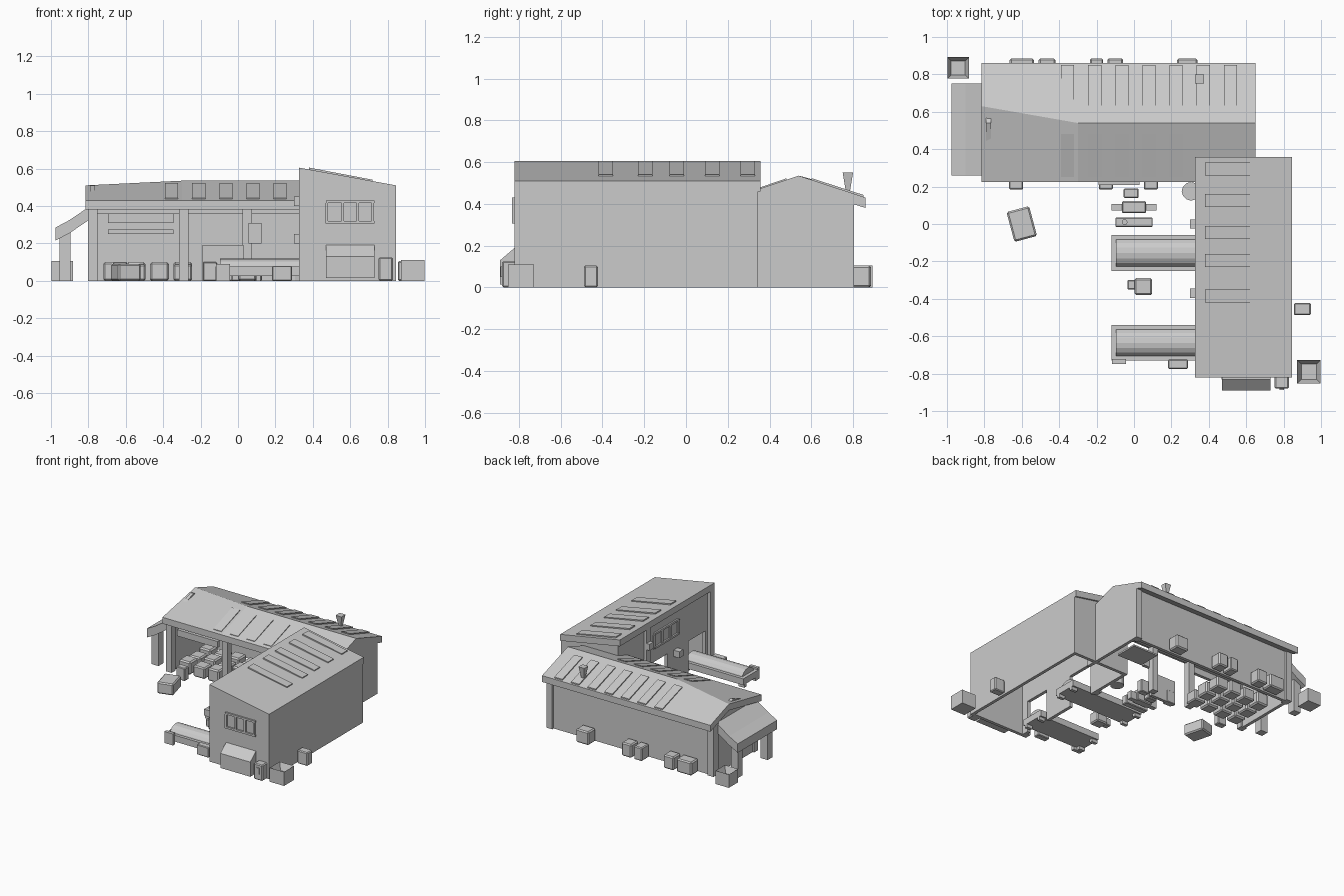
import bpy, bmesh, math

default_cube = bpy.data.objects.get("Cube")
if default_cube:
    bpy.data.objects.remove(default_cube, do_unlink=True)

GREY = (.6, .6, .6, 1)
material = bpy.data.materials.new("plain grey")
material.use_nodes = True
material.diffuse_color = GREY
material.node_tree.nodes["Principled BSDF"].inputs["Base Color"].default_value = GREY


def finish(name, mesh_builder, location=(0, 0, 0)):
    bmesh.ops.recalc_face_normals(mesh_builder, faces=mesh_builder.faces)
    mesh = bpy.data.meshes.new(name)
    mesh_builder.to_mesh(mesh)
    mesh_builder.free()
    mesh.materials.append(material)
    part = bpy.data.objects.new(name, mesh)
    part.location = location
    bpy.context.collection.objects.link(part)
    return part


def loft(name, rings):
    builder = bmesh.new()
    loops = [[builder.verts.new(point) for point in ring] for ring in rings]
    for near, far in zip(loops, loops[1:]):
        for i in range(len(near)):
            builder.faces.new((near[i - 1], near[i], far[i], far[i - 1]))
    builder.faces.new(loops[0])
    builder.faces.new(loops[-1])
    return finish(name, builder)


def along_x(name, start, stop, profile):
    return loft(name, [[(x, y, z) for y, z in profile] for x in (start, stop)])


def along_y(name, start, stop, profile):
    return loft(name, [[(x, y, z) for x, z in profile] for y in (start, stop)])


def slab(top_line, thickness):
    """Profile of a sheet whose upper edge follows the given line."""
    return top_line + [(across, z - thickness) for across, z in reversed(top_line)]


def box(name, x, y, z, width, depth, height, soft=False):
    """Block centred on x and y, with its underside at z."""
    builder = bmesh.new()
    bmesh.ops.create_cube(builder, size=1)
    bmesh.ops.scale(builder, vec=(width, depth, height), verts=builder.verts)
    part = finish(name, builder, (x, y, z + height / 2))
    if soft:
        bevel = part.modifiers.new("Bevel", "BEVEL")
        bevel.width = min(width, depth, height) / 10
        bevel.segments = 1
    return part


def planter(name, x, y, size, height):
    builder = bmesh.new()
    bmesh.ops.create_cube(builder, size=1)
    bmesh.ops.scale(builder, vec=(size, size, height), verts=builder.verts)
    top = max(builder.faces, key=lambda face: face.calc_center_median().z)
    bmesh.ops.inset_region(builder, faces=[top], thickness=size / 4)
    bmesh.ops.translate(builder, verts=top.verts, vec=(0, 0, -height / 2))
    finish(name, builder, (x, y, height / 2))


def drum(name, x, y, z, radius, height):
    builder = bmesh.new()
    bmesh.ops.create_cone(builder, cap_ends=True, segments=12,
                          radius1=radius, radius2=radius, depth=height)
    finish(name, builder, (x, y, z + height / 2))


# Shared sizes
thin = .025
post = .05
barn_west, barn_east = -.79, .65
barn_front, barn_back = .25, .8
barn_middle = (barn_west + barn_east) / 2
barn_length = barn_east - barn_west
eave, ridge, ridge_line = .43, .535, .54
overhang = .06
shed_west, shed_east = .35, .845
shed_front, shed_back = -.82, .345
shed_middle = (shed_front + shed_back) / 2
shed_length = shed_back - shed_front


# Barn roof, with a ridge that bends and drops at the west end
def barn_slope(crest_y, crest_z):
    return slab([(barn_front - thin, eave), (crest_y, crest_z),
                 (barn_back + overhang, eave)], post)


roof_sections = [(barn_west - thin, barn_slope(.63, ridge - thin)),
                 (-.3, barn_slope(ridge_line, ridge)),
                 (barn_east, barn_slope(ridge_line, ridge))]
loft("barn_roof", [[(x, y, z) for y, z in section] for x, section in roof_sections])

panel_gap, panel_width = .145, .07
for i in range(7):
    x = -.39 + i * panel_gap
    slopes = {"back_roof_panel": barn_back + post}
    if x < shed_west - panel_width:
        slopes["front_roof_panel"] = barn_front
    for name, low in slopes.items():
        high = ridge_line + (low - ridge_line) / 5
        along_x(name, x, x + panel_width,
                slab([(low, eave + thin / 2), (high, ridge - thin / 2)], thin))

# Barn walls, posts and bay fittings
gable = [(barn_front, 0), (barn_front, eave - thin), (ridge_line, ridge - thin),
         (barn_back, eave - thin), (barn_back, 0)]
along_x("barn_east_wall", barn_east - thin, barn_east, gable)
along_x("barn_west_wall", barn_west, barn_west + thin, gable)
box("barn_back_wall", barn_middle, barn_back - thin, 0, barn_length, thin, eave)
for x in (barn_west + thin / 2, barn_east - thin):
    box("back_corner_post", x, barn_back - thin, 0, post, overhang, eave - thin)
for x in (barn_west + thin / 2, -.29, post):
    box("front_post", x, barn_front + thin, 0, post, post, eave - thin)
box("front_beam", barn_middle - .15, barn_front + thin, .36, barn_length - .3, thin, post)
bay_middle, bay_width = -.52, .35
box("bay_board", bay_middle, barn_front, .31, bay_width, thin, post)
box("back_shelf", bay_middle, .73, .25, bay_width, .1, thin)
box("front_panel", -.08, .22, 0, .22, thin, .19)
box("wall_notice", .09, barn_front, .2, .07, thin, .11)
box("floor_grate", .47, .6, 0, .22, .18, thin / 2)

# Crates in the open bay
crate, crate_gap = .1, .125
for column in range(4):
    for row in range(3):
        height = crate - (column + row) % 2 * thin / 2
        box("bay_crate", -.67 + column * crate_gap, .34 + row * crate_gap, 0,
            crate, crate, height, soft=True)
for x in (-.63, -.15, .09):
    box("front_crate", x, .21, 0, .075, post, crate, soft=True)

# West lean-to
lean_profile = slab([(-.975, .285), (-.9, .325), (barn_west, .4)], .07)
along_y("lean_to_roof", .26, .75, lean_profile)
for y in (.32, .69):
    box("lean_to_post", -.925, y, 0, overhang, overhang, .27)


# Flue on the back slope
def flue_ring(radius, z):
    return [(.35 + radius * x, .775 + radius * y, z)
            for x, y in ((-1, -1), (1, -1), (1, 1), (-1, 1))]


loft("roof_flue", [flue_ring(thin / 5, eave), flue_ring(thin, .55)])

# Tall shed under a single slope
shed_high, shed_low = .605, .51
shed_slope = [(shed_west - thin, shed_high), (shed_east, shed_low)]
along_y("shed_roof", shed_front, shed_back + thin / 2, slab(shed_slope, post))
for y in (-.42, -.23, -.08, .09, .26):
    along_y("shed_roof_panel", y, y + panel_width,
            slab([(.38, shed_high), (.72, shed_low + .03)], thin))
shed_end = [(shed_west, 0), (shed_east, 0),
            (shed_east, shed_low - thin), (shed_west, shed_high - thin)]
along_y("shed_front_wall", shed_front, shed_front + thin, shed_end)
along_y("shed_back_wall", shed_back - thin, shed_back, shed_end)
box("shed_east_wall", shed_east - thin / 2, shed_middle, 0, thin, shed_length, shed_low - thin)

# West side of the shed, with two open bays
west_face = shed_west + thin / 2
bay_top = .25
box("shed_west_upper_wall", west_face, shed_middle, bay_top,
    thin, shed_length, shed_high - bay_top - post)
for start, stop in ((shed_front, -.74), (-.53, -.27), (-.04, shed_back)):
    box("shed_west_wall", west_face, (start + stop) / 2, 0, thin, stop - start, bay_top)
for y in (shed_front + thin, 0):
    box("shed_west_post", shed_west, y, 0, post, post, shed_high - post)
box("valley_roof", .5, shed_back + thin, .4, .28, .09, post)

# Framed windows
bar = .015
sill, head = .305, .415
for z in (sill, head):
    box("front_window_rail", .6, shed_front, z, .26, thin, bar)
for x in (.475, .56, .64, .72):
    box("front_window_bar", x, shed_front, sill, bar, thin, head - sill)
for z in (sill + post, head + post):
    box("side_window_rail", shed_west, -.25, z, thin, .3, bar)
for y in (-.4, -.3, -.2, -.1):
    box("side_window_bar", shed_west, y, sill + post, bar, thin, head - sill)
box("side_sign", shed_west - thin, 0, .4, post, post, post)
box("side_lamp", shed_west - thin, -.37, .2, post, post, post)

# Bin, meter, tubs and loose boxes around the walls
bin_back, bin_front = shed_front, shed_front - .07
along_x("sloped_bin", .47, .73, [(bin_front, bar), (bin_back, bar),
                                 (bin_back, .19), (bin_front, .13)])
box("meter_box", .79, -.845, 0, .075, .07, .125, soft=True)
box("meter_dial", .79, -.88, post, thin, bar, post)
box("east_box", .9, -.455, 0, .09, .065, .105, soft=True)
planter("east_planter", .935, -.79, .125, .11)
planter("west_planter", -.94, .835, .115, .105)
for x, width in ((-.6, .13), (-.465, .09), (-.2, .07), (-.1, .085), (.285, .11)):
    box("back_box", x, .84, 0, width, .09, .105, soft=True)

# Rounded troughs running out of the shed bays
trough_end, trough_width = -.12, .19
for y, inner in ((-.155, .52), (-.635, .42)):
    middle, length = (trough_end + inner) / 2, inner - trough_end
    box("trough_base", middle, y, thin, length, trough_width, post)
    angles = [math.pi * step / 8 for step in range(9)]
    arch = [(y + .075 * math.cos(angle), overhang + overhang * math.sin(angle))
            for angle in angles]
    along_x("trough_top", trough_end + thin, inner - thin, arch)
    for x in (trough_end + thin, inner - thin):
        for side in (-1, 1):
            box("trough_foot", x, y + side * .07, 0, post, thin, thin)

# Yard clutter
box("bench_seat", 0, .09, 0, .24, .035, .06)
box("bench_block", 0, .09, 0, .13, .065, .09, soft=True)
box("small_crate", -.015, .165, 0, .08, post, .06, soft=True)
box("low_stand", 0, .01, 0, .2, post, .07, soft=True)
box("large_crate", post, -.335, 0, .095, .09, .09, soft=True)
box("side_crate", -.01, -.325, 0, post, post, .06, soft=True)
box("narrow_block", -.08, -.735, 0, .075, thin, .09)
box("trough_step", .235, -.75, 0, .105, post, .08, soft=True)
tilted = box("tilted_crate", -.6, 0, 0, .125, .165, .09, soft=True)
tilted.rotation_euler.z = math.radians(15)
drum("barrel", .305, .175, 0, post, .12)
drum("pot", -post, .01, .07, bar, thin)
